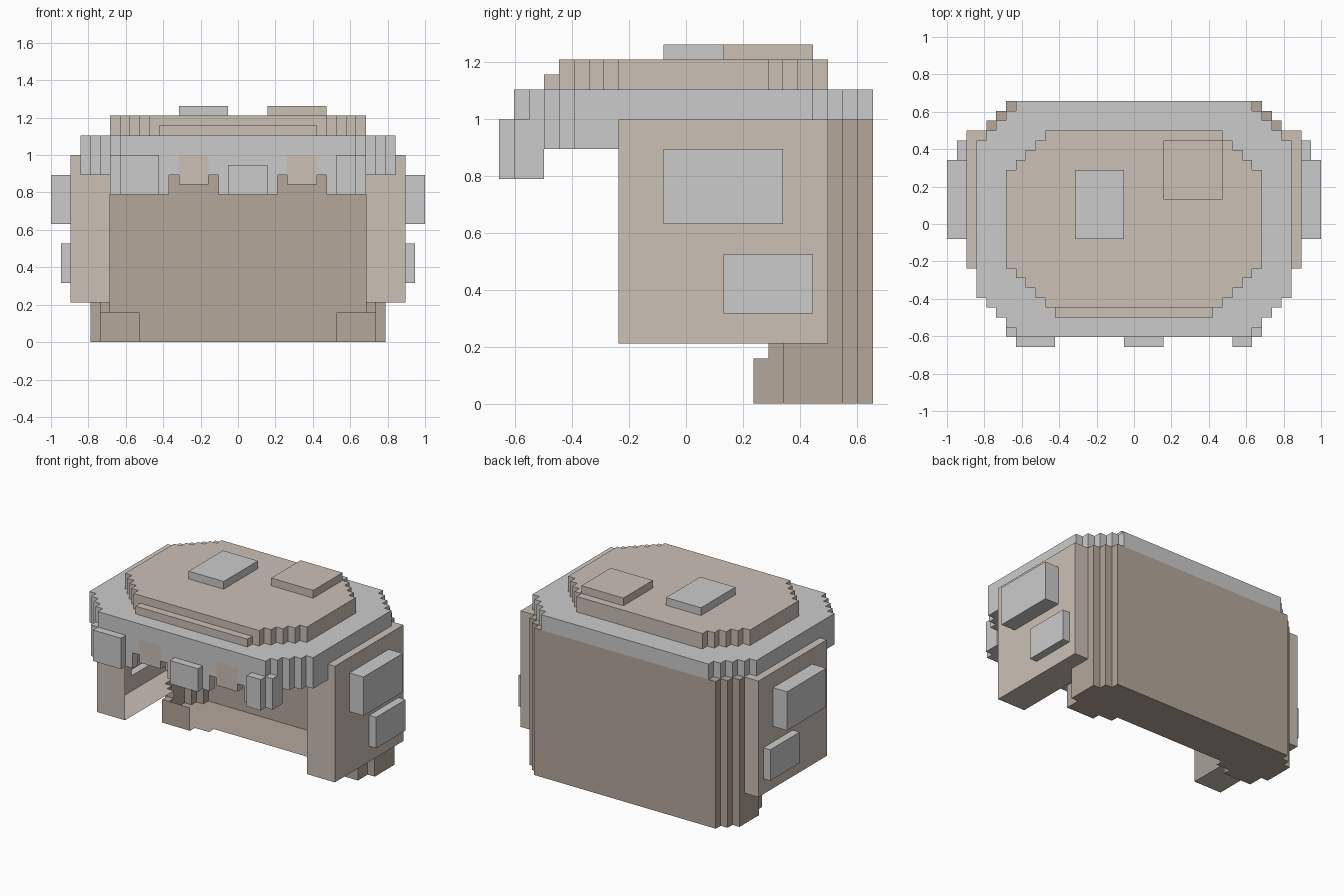
import bpy, bmesh, math

if "Cube" in bpy.data.objects:
    bpy.data.objects.remove(bpy.data.objects["Cube"])

U = 1 / 19            # block size
cells = {}            # (x, y, z) block -> part name


def put(part, x, y, z):
    cells.setdefault((x, y, z), part)


def box(part, xs, ys, zs, mirror=False):
    for x in range(*xs):
        for y in range(*ys):
            for z in range(*zs):
                put(part, x, y, z)
                if mirror:
                    put(part, -1 - x, y, z)


def octagon(part, w, n, ys, zs, y_limit=99):
    """Slab of half width w with n stair steps cut off each corner."""
    y0, y1 = ys
    for y in range(y0, min(y1, y_limit)):
        half = w - max(0, n - min(y - y0, y1 - 1 - y))
        box(part, (-half, half), (y, y + 1), zs)


# Back shell, stepped at its rear corners and front edge
for x in range(15):
    back = 13 - max(0, x - 12)
    for z in range(19):
        if x < 8 or x == 14:
            front = 7
        elif x < 10:
            front = 6
        else:
            front = 5 if z < 3 else 6
        box("back_shell", (x, x + 1), (front, back), (z, z + 1), True)

# Side panels with their raised plates
box("side_panels", (13, 17), (-4, 10), (4, 19), True)
box("upper_side_plates", (17, 19), (-1, 7), (12, 17), True)
box("lower_side_plates", (17, 18), (3, 9), (6, 10), True)

# Hollow interior: hides the inward faces, never built itself
box("hollow", (-10, 10), (-8, 7), (0, 3))
octagon("hollow", 13, 2, (-10, 10), (3, 19))

# Brown inlays in the front of the brim
for x in (-6, 5):
    box("front_inlays", (x, x + 3), (-11, -10), (16, 19))

# Plates hanging from the front of the brim
box("front_plates", (-12, -8), (-12, -11), (15, 19))
box("front_plates", (10, 12), (-12, -11), (15, 19))
box("front_plates", (-1, 3), (-12, -11), (15, 18))
box("front_plates", (12, 13), (-11, -9), (15, 19), True)
box("front_plates", (11, 12), (-11, -8), (15, 17), True)

# Brim, with lower lips behind the plates
for a, b in ((-12, -7), (-2, 4), (9, 12)):
    box("brim", (a, b), (-11, -10), (15, 17))
octagon("brim", 16, 4, (-11, 13), (17, 19), -4)
octagon("brim", 16, 4, (-11, 13), (19, 21))

# Crown, its front ridge and the two top tiles
octagon("crown", 13, 4, (-8, 10), (21, 23))
box("crown_ridge", (-8, 8), (-9, -8), (21, 22))
box("grey_top_tile", (-6, -1), (-1, 6), (23, 24))
box("brown_top_tile", (3, 9), (3, 9), (23, 24))


def material(name, color):
    m = bpy.data.materials.new(name)
    m.diffuse_color = (*color, 1)
    m.use_nodes = True
    m.node_tree.nodes["Principled BSDF"].inputs["Base Color"].default_value = m.diffuse_color
    return m


dark = material("dark_brown", (0.46, 0.39, 0.33))
tan = material("tan", (0.60, 0.53, 0.47))
colours = {"back_shell": dark, "side_panels": tan, "front_inlays": tan,
           "crown": tan, "crown_ridge": tan, "brown_top_tile": tan}


def build(part):
    """Make the outer faces of one part and merge the flat ones."""
    bm = bmesh.new()
    verts = {}

    def vert(p):
        if p not in verts:
            verts[p] = bm.verts.new((p[0] * U, (p[1] - 0.5) * U, p[2] * U))
        return verts[p]

    for c, name in cells.items():
        if name != part:
            continue
        for axis in range(3):
            for side in (0, 1):
                n = list(c)
                n[axis] += 2 * side - 1
                if tuple(n) in cells:
                    continue
                quad = []
                for a, b in ((0, 0), (1, 0), (1, 1), (0, 1)):
                    p = list(c)
                    p[axis] += side
                    p[(axis + 1) % 3] += a
                    p[(axis + 2) % 3] += b
                    quad.append(vert(tuple(p)))
                bm.faces.new(quad if side else quad[::-1])
    bmesh.ops.dissolve_limit(bm, angle_limit=math.radians(1),
                             verts=bm.verts, edges=bm.edges)
    mesh = bpy.data.meshes.new(part)
    bm.to_mesh(mesh)
    bm.free()
    if part in colours:
        mesh.materials.append(colours[part])
    bpy.context.collection.objects.link(bpy.data.objects.new(part, mesh))


for part in dict.fromkeys(cells.values()):
    if part != "hollow":
        build(part)
